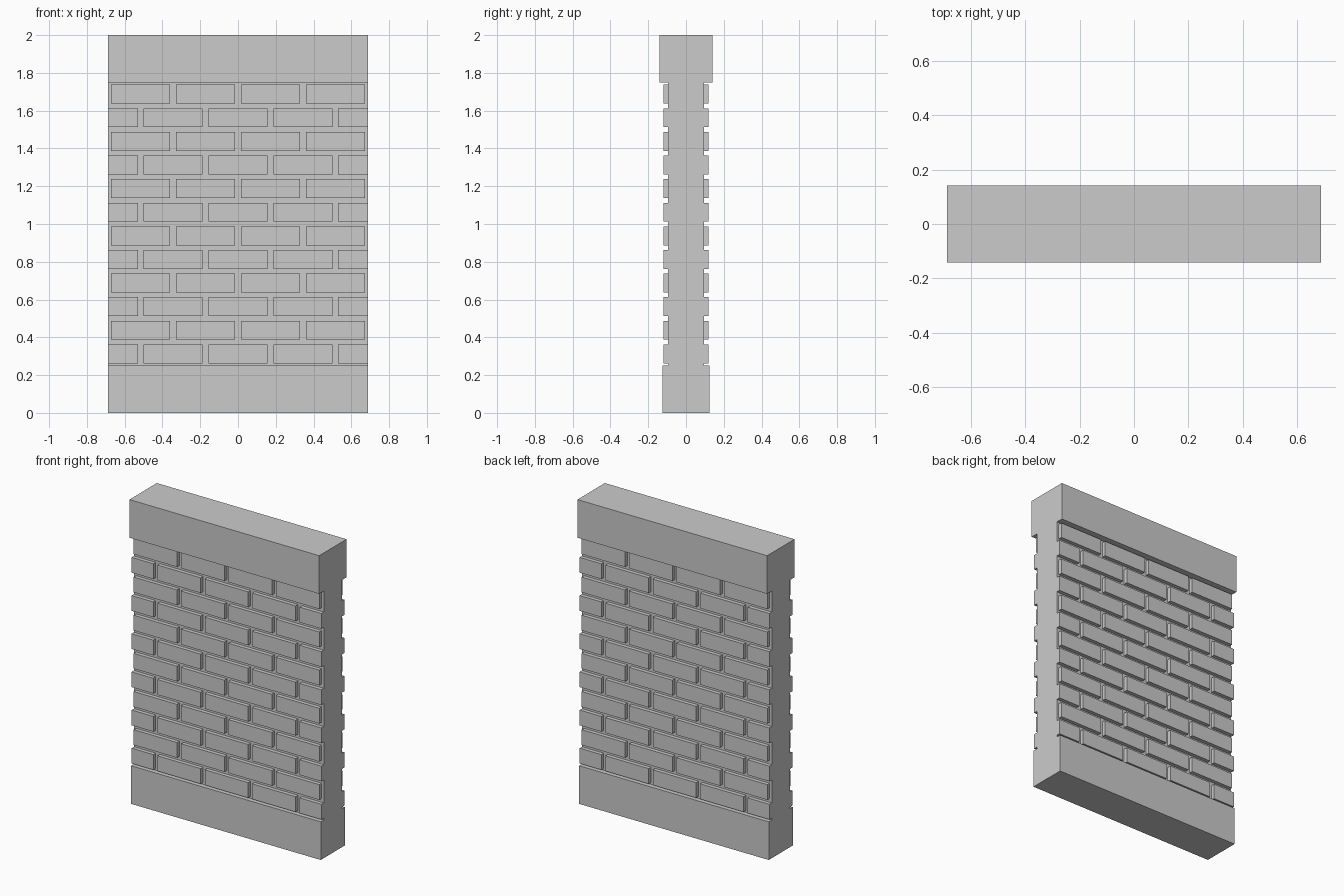
import bpy, bmesh
from mathutils import Matrix, Vector

if "Cube" in bpy.data.objects:
    bpy.data.objects.remove(bpy.data.objects["Cube"])

HALF_W = 0.6875               # half wall length
CORE_Y, BRICK_Y = 0.094, 0.119
ROWS, ROW_H, BRICK_H = 12, 0.125, 0.1
PITCH, GAP = 2 * HALF_W / 4, 0.03


def add_box(bm, lo, hi):
    lo, hi = Vector(lo), Vector(hi)
    size = hi - lo
    bmesh.ops.create_cube(bm, size=1, matrix=Matrix.Translation((lo + hi) / 2)
                          @ Matrix.Diagonal((*size, 1)))


def make_object(name, boxes):
    bm = bmesh.new()
    for lo, hi in boxes:
        add_box(bm, lo, hi)
    mesh = bpy.data.meshes.new(name)
    bm.to_mesh(mesh)
    bm.free()
    obj = bpy.data.objects.new(name, mesh)
    bpy.context.collection.objects.link(obj)
    return obj


# Base, mortar core and cap slabs
for name, y, z0, z1 in (("wall_base", 0.125, 0, 0.25),
                        ("mortar_core", CORE_Y, 0.25, 1.75),
                        ("wall_cap", 0.1415, 1.75, 2)):
    make_object(name, [((-HALF_W, -y, z0), (HALF_W, y, z1))])

# Front bricks in running bond; offset rows end in half bricks flush with the wall ends
bricks = []
for row in range(ROWS):
    z = 0.25 + row * ROW_H + (ROW_H - BRICK_H) / 2
    offset_row = row % 2 == 0
    start = -HALF_W - (PITCH / 2 if offset_row else 0)
    for i in range(5 if offset_row else 4):
        x0 = max(start + i * PITCH + GAP / 2, -HALF_W)
        x1 = min(start + (i + 1) * PITCH - GAP / 2, HALF_W)
        bricks.append(((x0, -BRICK_Y, z), (x1, -CORE_Y, z + BRICK_H)))
brick_courses = make_object("brick_courses", bricks)

# Same bricks on the back
mirror = brick_courses.modifiers.new("back_bricks", 'MIRROR')
mirror.use_axis = (False, True, False)
mirror.use_mirror_merge = False
